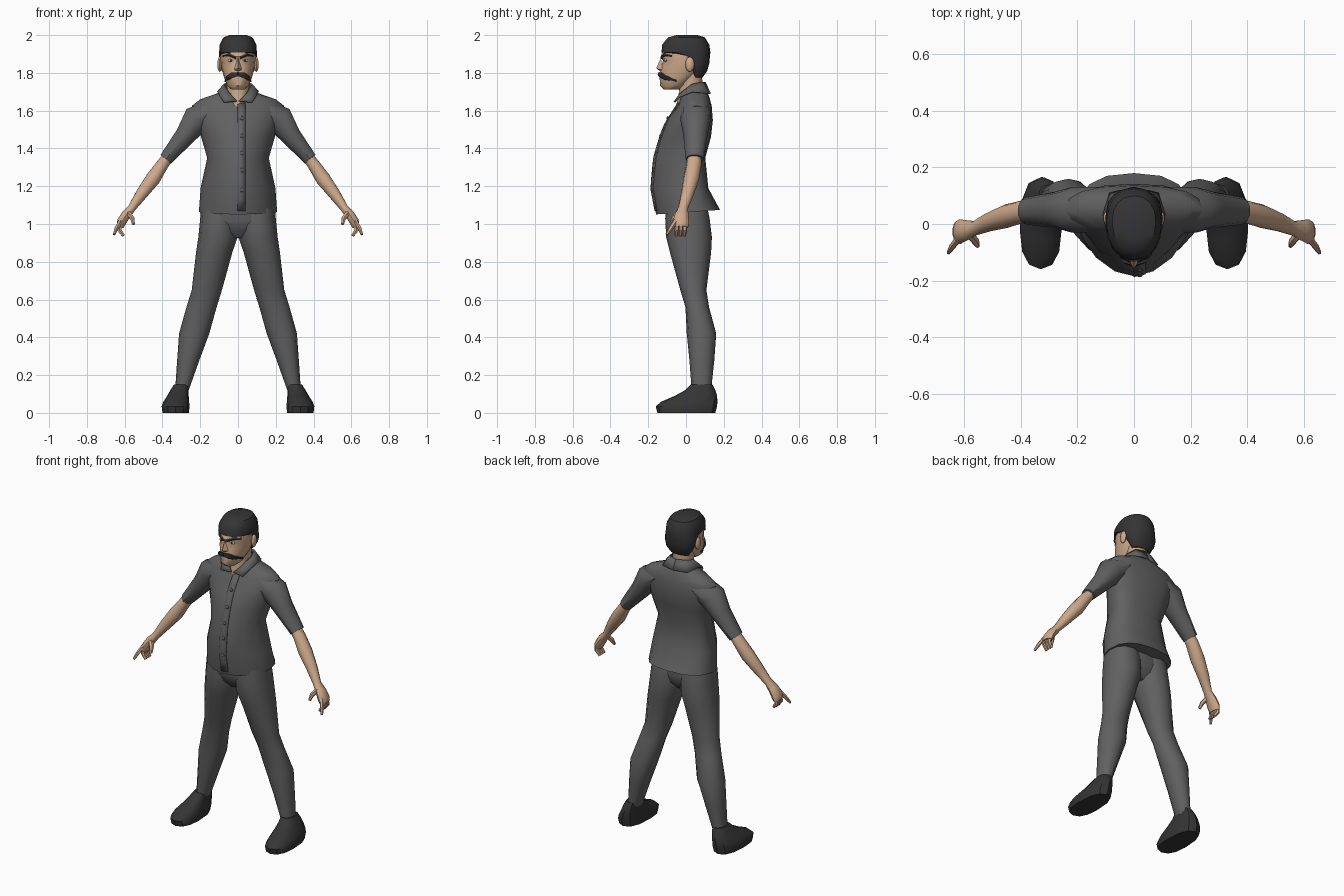
import bpy, bmesh, math
from mathutils import Vector


def material(name, rgb):
    m = bpy.data.materials.new(name)
    m.diffuse_color = (*rgb, 1)
    return m


CLOTH = material("grey_cloth", (0.12, 0.12, 0.12))
DARK = material("dark", (0.035, 0.035, 0.035))
SKIN = material("skin", (0.62, 0.40, 0.26))
WHITE = material("eye_white", (0.6, 0.62, 0.65))


def finish(name, bm, mat, mirror=False, angle=40, thick=0):
    bmesh.ops.recalc_face_normals(bm, faces=bm.faces)
    me = bpy.data.meshes.new(name)
    bm.to_mesh(me)
    bm.free()
    ob = bpy.data.objects.new(name, me)
    bpy.context.collection.objects.link(ob)
    me.materials.append(mat)
    if thick:
        mod = ob.modifiers.new("thickness", 'SOLIDIFY')
        mod.thickness, mod.offset = thick, 0
    if mirror:
        ob.modifiers.new("mirror", 'MIRROR')
    bpy.ops.object.select_all(action='DESELECT')
    ob.select_set(True)
    bpy.context.view_layer.objects.active = ob
    bpy.ops.object.shade_smooth_by_angle(angle=math.radians(angle))
    return ob


def skin_rings(rings, cap=True):
    bm = bmesh.new()
    vs = [[bm.verts.new(p) for p in r] for r in rings]
    for a, b in zip(vs, vs[1:]):
        for i in range(len(a)):
            j = (i + 1) % len(a)
            bm.faces.new((a[i], a[j], b[j], b[i]))
    if cap:
        bm.faces.new(vs[0])
        bm.faces.new(vs[-1])
    return bm


def stack(name, rows, mat, n=16, ef=1.0, eb=1.0, mirror=False, tilt=0):
    """Horizontal rings: (z, centre x, half width, front y, widest y, back y)."""
    rings = []
    for k, (z, cx, hx, y0, ym, y1) in enumerate(rows):
        ring = []
        for i in range(n):
            t = 2 * math.pi * i / n
            c, s = math.cos(t), math.sin(t)
            e = eb if s > 0 else ef
            x = cx + hx * math.copysign(abs(c) ** e, c)
            y = ym + ((y1 - ym) if s > 0 else (y0 - ym)) * abs(s) ** e
            ring.append((x, y, z + (tilt * y if k == 0 else 0)))
        rings.append(ring)
    return finish(name, skin_rings(rings), mat, mirror)


def tube(name, rows, mat, n=8, mirror=True):
    """Rings across a path: (x, y, z, radius along y, radius across)."""
    pts = [Vector(r[:3]) for r in rows]
    rings = []
    for k, r in enumerate(rows):
        t = (pts[min(k + 1, len(pts) - 1)] - pts[max(k - 1, 0)]).normalized()
        a = (Vector((0, 1, 0)) - t * t.y).normalized()
        b = t.cross(a)
        rings.append([pts[k] + a * r[3] * math.cos(2 * math.pi * i / n)
                      + b * r[4] * math.sin(2 * math.pi * i / n) for i in range(n)])
    return finish(name, skin_rings(rings), mat, mirror)


def ball(name, loc, scale, mat, mirror=True):
    bm = bmesh.new()
    bmesh.ops.create_uvsphere(bm, u_segments=10, v_segments=6, radius=1)
    for v in bm.verts:
        v.co = Vector(loc) + Vector(a * b for a, b in zip(v.co, scale))
    return finish(name, bm, mat, mirror)


def front_y(ob, x, z):
    bpy.context.view_layer.update()
    return ob.ray_cast((x, -1, z), (0, 1, 0))[1].y


# shirt body
shirt = stack("shirt", [
    (1.062, 0, .207, -.158, .02, .18), (1.19, 0, .198, -.185, .02, .118),
    (1.35, 0, .163, -.17, .02, .102), (1.46, 0, .195, -.138, .03, .132),
    (1.55, 0, .222, -.103, .045, .142), (1.625, 0, .245, -.045, .05, .136),
    (1.66, 0, .20, -.035, .055, .127), (1.695, 0, .10, -.025, .05, .115),
    (1.725, 0, .068, -.015, .04, .098)], CLOTH, ef=1.12, eb=.8, tilt=.07)

# sleeves
tube("sleeves", [(.13, .05, 1.60, .08, .065), (.222, .05, 1.552, .08, .08),
                 (.279, .05, 1.468, .064, .057), (.382, .046, 1.343, .048, .038)], CLOTH, 10)

# button strip and buttons
bm = bmesh.new()
prev = None
for i in range(11):
    z = 1.07 + .057 * i
    row = [bm.verts.new((x, front_y(shirt, x, z) - .002, z)) for x in (-.002, .04)]
    if prev:
        bm.faces.new((*prev, row[1], row[0]))
    prev = row
finish("button_strip", bm, CLOTH, thick=.006)
for z in (1.56, 1.465, 1.375, 1.285, 1.18):
    ball("button", (.02, front_y(shirt, .02, z) - .004, z), (.011, .006, .011), CLOTH, False)

# collar
inner = [(0, .1, 1.75), (.055, .082, 1.75), (.073, .03, 1.738), (.045, -.03, 1.69), (.006, -.055, 1.65)]
outer = [(0, .128, 1.69), (.085, .108, 1.69), (.108, .035, 1.70), (.095, -.03, 1.675), (.075, -.062, 1.645)]
bm = bmesh.new()
a, b = ([bm.verts.new(p) for p in line] for line in (inner, outer))
for i in range(4):
    bm.faces.new((a[i], a[i + 1], b[i + 1], b[i]))
finish("collar", bm, CLOTH, True, thick=.008)

# trousers
stack("trouser_seat", [(.925, 0, .08, -.05, .02, .07), (.965, 0, .165, -.085, .02, .105),
                       (1.02, 0, .198, -.108, .02, .118), (1.12, 0, .185, -.10, .02, .10)],
      CLOTH, ef=.85, eb=.85)
stack("trouser_legs", [
    (1.12, .10, .093, -.10, .02, .105), (1.03, .10, .10, -.11, .02, .125),
    (.93, .106, .104, -.105, .02, .137), (.85, .126, .096, -.085, .02, .133),
    (.65, .165, .08, -.03, .035, .108), (.56, .193, .08, -.003, .05, .122),
    (.42, .232, .08, .004, .08, .16), (.28, .263, .059, .018, .08, .15),
    (.12, .297, .036, .03, .08, .133)], CLOTH, 12, .92, .92, True)

# shoes
stack("shoes", [
    (0, .33, .07, -.152, -.02, .155), (.035, .33, .074, -.16, -.02, .165),
    (.06, .327, .068, -.13, 0, .166), (.09, .318, .057, -.06, .03, .165),
    (.12, .310, .048, -.005, .06, .155), (.15, .30, .039, .025, .08, .14)],
      DARK, 12, .85, .8, True)

# forearms and palms
tube("arms", [(.355, .046, 1.375, .036, .03), (.40, .042, 1.315, .04, .034),
              (.45, .028, 1.24, .042, .041), (.51, .008, 1.16, .034, .033),
              (.562, -.015, 1.085, .026, .022), (.592, -.022, 1.05, .036, .026),
              (.616, -.027, 1.012, .044, .026), (.624, -.028, .985, .04, .019)], SKIN, 10)

# fingers and thumb
for y in (-.048, -.027, -.006):
    tube("finger", [(.62, y, 1.005, .012, .014), (.628, y, .968, .012, .013),
                    (.606, y - .004, .938, .009, .009)], SKIN, 6)
tube("index_finger", [(.622, -.055, 1.015, .014, .013), (.643, -.08, .978, .012, .011),
                      (.656, -.102, .944, .007, .007)], SKIN, 6)
tube("thumb", [(.582, -.035, 1.06, .018, .015), (.56, -.062, 1.03, .015, .013),
               (.553, -.078, .998, .008, .008)], SKIN, 6)

# neck and head
stack("neck", [(1.62, 0, .04, -.05, .01, .06), (1.66, 0, .055, -.048, .02, .08),
               (1.70, 0, .062, -.035, .03, .088), (1.80, 0, .062, -.05, .03, .085)], SKIN, 12)
head = stack("head", [
    (1.713, 0, .035, -.118, -.08, -.03), (1.732, 0, .058, -.137, -.06, .0),
    (1.78, 0, .075, -.14, -.02, .05), (1.83, 0, .088, -.132, 0, .09),
    (1.865, 0, .092, -.122, 0, .10), (1.887, 0, .092, -.134, 0, .105),
    (1.93, 0, .09, -.118, 0, .11), (1.975, 0, .06, -.08, 0, .08)], SKIN, eb=.95)

# hair
stack("hair", [
    (2.0, 0, .045, -.05, .01, .06), (1.988, 0, .077, -.095, .01, .10),
    (1.95, 0, .097, -.126, .01, .123), (1.908, 0, .1, -.13, .01, .129),
    (1.89, 0, .1, -.02, .03, .127), (1.85, 0, .098, .0, .05, .123),
    (1.81, 0, .086, .025, .06, .112), (1.775, 0, .062, .04, .06, .088)],
      DARK, ef=.9, eb=.9)

# ears
ball("ears", (.097, .02, 1.845), (.013, .024, .04), SKIN)

# nose
bm = bmesh.new()
v = [bm.verts.new(p) for p in ((0, -.132, 1.88), (-.022, -.125, 1.815), (.022, -.125, 1.815),
                               (0, -.158, 1.825), (0, -.132, 1.805))]
for f in ((0, 1, 3), (0, 3, 2), (1, 4, 3), (4, 2, 3)):
    bm.faces.new([v[i] for i in f])
finish("nose", bm, SKIN, angle=20)

# face details laid on the head
def on_face(name, rows, depth):
    tube(name, [(x, front_y(head, x, z) - depth, z, .009, r) for x, z, r in rows], DARK, 6)


on_face("eyebrows", [(.012, 1.88, .008), (.045, 1.895, .01), (.075, 1.89, .005)], .002)
on_face("moustache", [(0, 1.793, .012), (.03, 1.788, .017), (.052, 1.775, .014), (.066, 1.758, .004)], .004)
y = front_y(head, .038, 1.865)
ball("eyes", (.038, y + .002, 1.866), (.016, .008, .008), WHITE)
ball("pupils", (.036, y - .004, 1.866), (.006, .004, .007), DARK)
